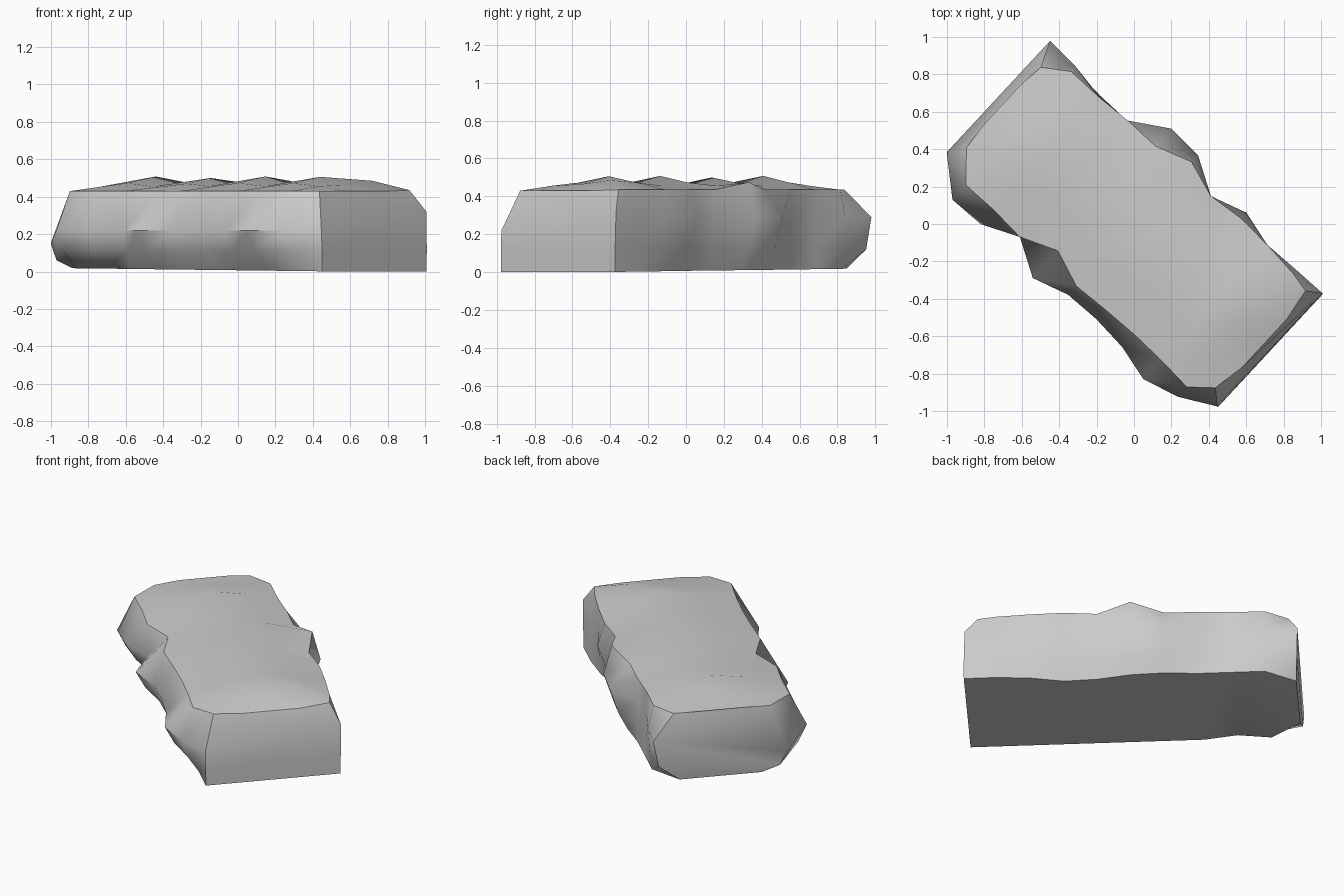
import bpy, bmesh

if "Cube" in bpy.data.objects:
    bpy.data.objects.remove(bpy.data.objects["Cube"])

# Stone slab: 11 stations along its length (u), lofted; v runs across the width
N = 11
U = [-1.0 + 0.2 * i for i in range(N)]
near_bulge = [.40, .565, .558, .466, .58, .517, .51, .525, .574, .518, .412]
near_top = [.31, .459, .455, .466, .382, .453, .44, .432, .435, .447, .346]
near_base = [.25, .41, .37, .41, .41, .41, .41, .41, .41, .41, .41]
far_bulge = [.413, .405, .37, .383, .51, .503, .389, .453, .403, .41, .414]
far_top = [.276, .37, .37, .383, .383, .453, .389, .411, .403, .385, .362]
far_base = [.25, .38, .38, .38, .40, .39, .35, .34, .39, .41, .41]
crown = [.44, .455, .508, .46, .50, .465, .508, .465, .506, .465, .43]  # ridges across the top


def to_world(u, v, z):
    """Turn slab coordinates to the diagonal placing."""
    return (.733 * u + .68 * v, -.68 * u + .733 * v, z)


def profile(i):
    """Ring of 11 points: near side up, across the top, far side down."""
    u = U[i]
    nb, nt, fb, ft = near_bulge[i], near_top[i], far_bulge[i], far_top[i]
    n0, f0 = near_base[i], far_base[i]
    rows = [u] * 4                        # u at bottom, low, middle and top rows
    top_mid = u
    zn, zf, z_low = .22, .29, .11
    low_n, low_f = n0 * .35 + nb * .65, f0 * .5 + fb * .5
    if i == 0:                            # oval end
        rows, top_mid, zn = [-.98, -.99, -.995, -.935], -.95, .15
        low_n, low_f, z_low = .36, .38, .06
    elif i == N - 1:                      # upright end with a chamfered top
        rows, top_mid, zf = [.995, .995, .99, .915], .945, .32
    zb = .01 - .009 * u
    shoulder = crown[i] if i in (0, N - 1) else crown[i] * .4 + .27
    far_shoulder = .485 if i == 9 else shoulder
    return [
        (rows[0], -n0, zb),
        (rows[1], -low_n, z_low),
        (rows[2], -nb, zn),
        (rows[3], -nt, .43),
        (top_mid, -nt * .5, shoulder),
        (top_mid, 0, crown[i]),
        (top_mid, ft * .5, far_shoulder),
        (rows[3], ft, .475 if i == 5 else .435),
        (rows[2], fb, zf),
        (rows[1], low_f, .12),
        (rows[0], f0, zb),
    ]


bm = bmesh.new()
rings = [[bm.verts.new(to_world(*p)) for p in profile(i)] for i in range(N)]
K = len(rings[0])

# Sides, top and bottom
for a, c in zip(rings, rings[1:]):
    for k in range(K):
        m = (k + 1) % K
        bm.faces.new((a[k], a[m], c[m], c[k]))

# End faces, row by row
for r in (rings[0], rings[-1]):
    for ids in ((0, 1, 9, 10), (1, 2, 8, 9), (2, 3, 4, 5, 6, 7, 8)):
        bm.faces.new([r[k] for k in ids])

bmesh.ops.recalc_face_normals(bm, faces=bm.faces)
mesh = bpy.data.meshes.new("stone_slab")
bm.to_mesh(mesh)
bm.free()
slab = bpy.data.objects.new("stone_slab", mesh)
bpy.context.collection.objects.link(slab)

# Smooth shading with sharp rims
bpy.context.view_layer.objects.active = slab
slab.select_set(True)
bpy.ops.object.shade_smooth_by_angle(angle=.8)
